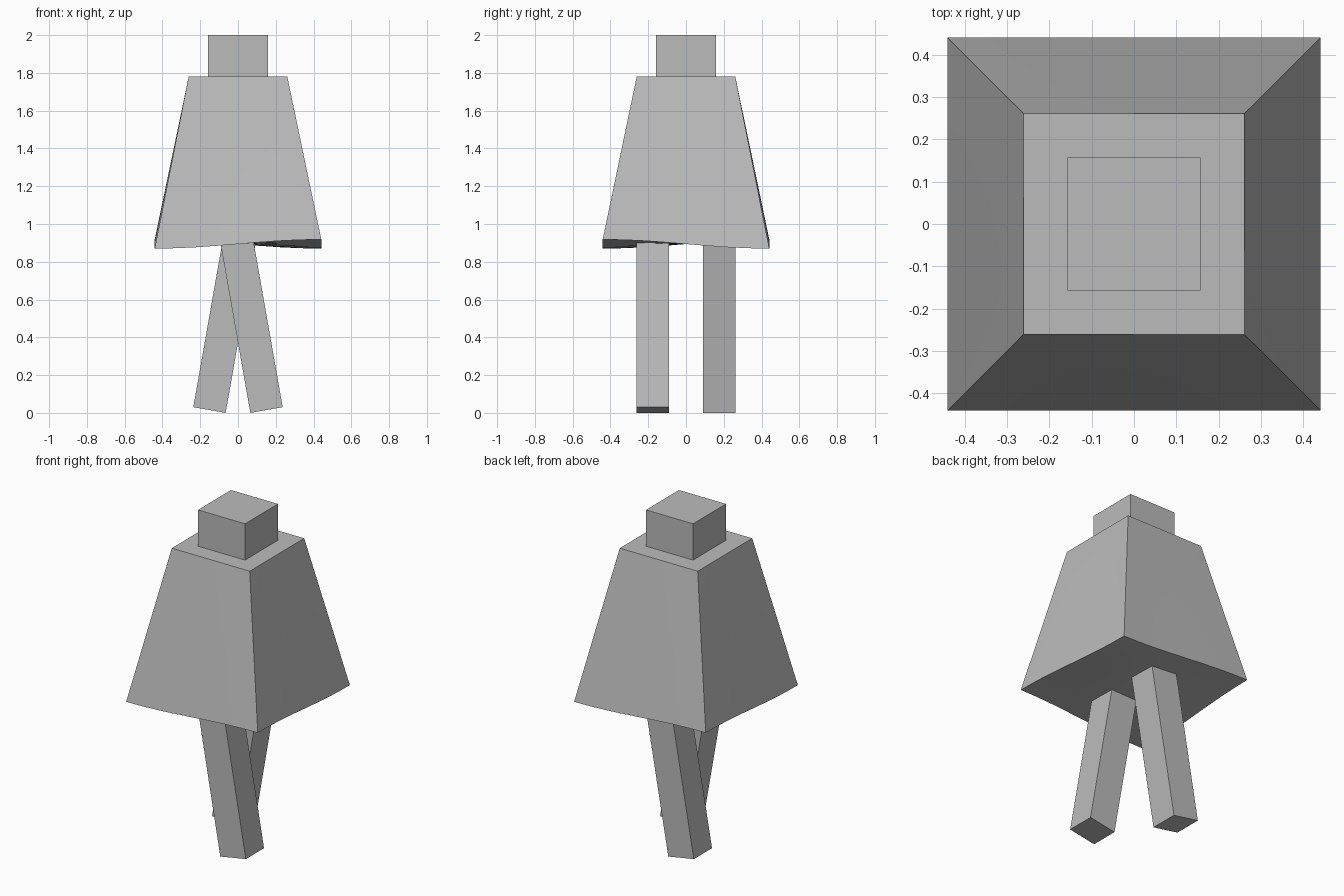
import bpy, bmesh, math
from mathutils import Matrix

old = bpy.data.objects.get("Cube")
if old:
    bpy.data.objects.remove(old, do_unlink=True)

# One plain grey for the whole figure
GREY = (0.5, 0.5, 0.5, 1)
mat = bpy.data.materials.new("plain grey")
mat.use_nodes = True
mat.diffuse_color = GREY
bsdf = next(n for n in mat.node_tree.nodes if n.type == 'BSDF_PRINCIPLED')
bsdf.inputs["Base Color"].default_value = GREY


def finish(bm, name):
    bmesh.ops.recalc_face_normals(bm, faces=bm.faces)
    mesh = bpy.data.meshes.new(name)
    bm.to_mesh(mesh)
    bm.free()
    mesh.materials.append(mat)
    obj = bpy.data.objects.new(name, mesh)
    bpy.context.collection.objects.link(obj)
    return obj


def box(name, size, centre, turn=Matrix()):
    bm = bmesh.new()
    place = turn @ Matrix.Translation(centre) @ Matrix.Diagonal((*size, 1))
    bmesh.ops.create_cube(bm, size=1, matrix=place)
    return finish(bm, name)


# Cloak: tapered block whose hem dips at two opposite corners
TOP, HEM, SHOULDER, FLARE, DIP = 1.78, 0.894, 0.261, 0.441, 0.024
bm = bmesh.new()
bmesh.ops.create_cube(bm, size=2)
bmesh.ops.subdivide_edges(bm, edges=bm.edges[:], cuts=7, use_grid_fill=True)
for v in bm.verts:
    x, y, up = v.co.x, v.co.y, (v.co.z + 1) / 2
    half = FLARE + (SHOULDER - FLARE) * up
    wave = DIP * math.sin(x * math.pi / 2) * math.sin(y * math.pi / 2)
    v.co = (x * half, y * half, HEM + (TOP - HEM) * up - wave * (1 - up))
cloak = finish(bm, "cloak")
bpy.context.view_layer.objects.active = cloak
cloak.select_set(True)
bpy.ops.object.shade_smooth_by_angle(angle=math.radians(30))
cloak.select_set(False)

# Head
box("head", (0.315, 0.315, 0.24), (0, 0, 1.88))

# Striding legs, swung in opposite directions from the hip
HIP, LENGTH, WIDTH, TUCK = 0.872, 0.87, 0.174, 0.06
for name, side in (("front_leg", -1), ("back_leg", 1)):
    swing = Matrix.Translation((0, side * 0.176, HIP)) @ Matrix.Rotation(
        math.radians(10) * side, 4, 'Y')
    box(name, (WIDTH, WIDTH, LENGTH + TUCK), (0, 0, (TUCK - LENGTH) / 2), swing)
